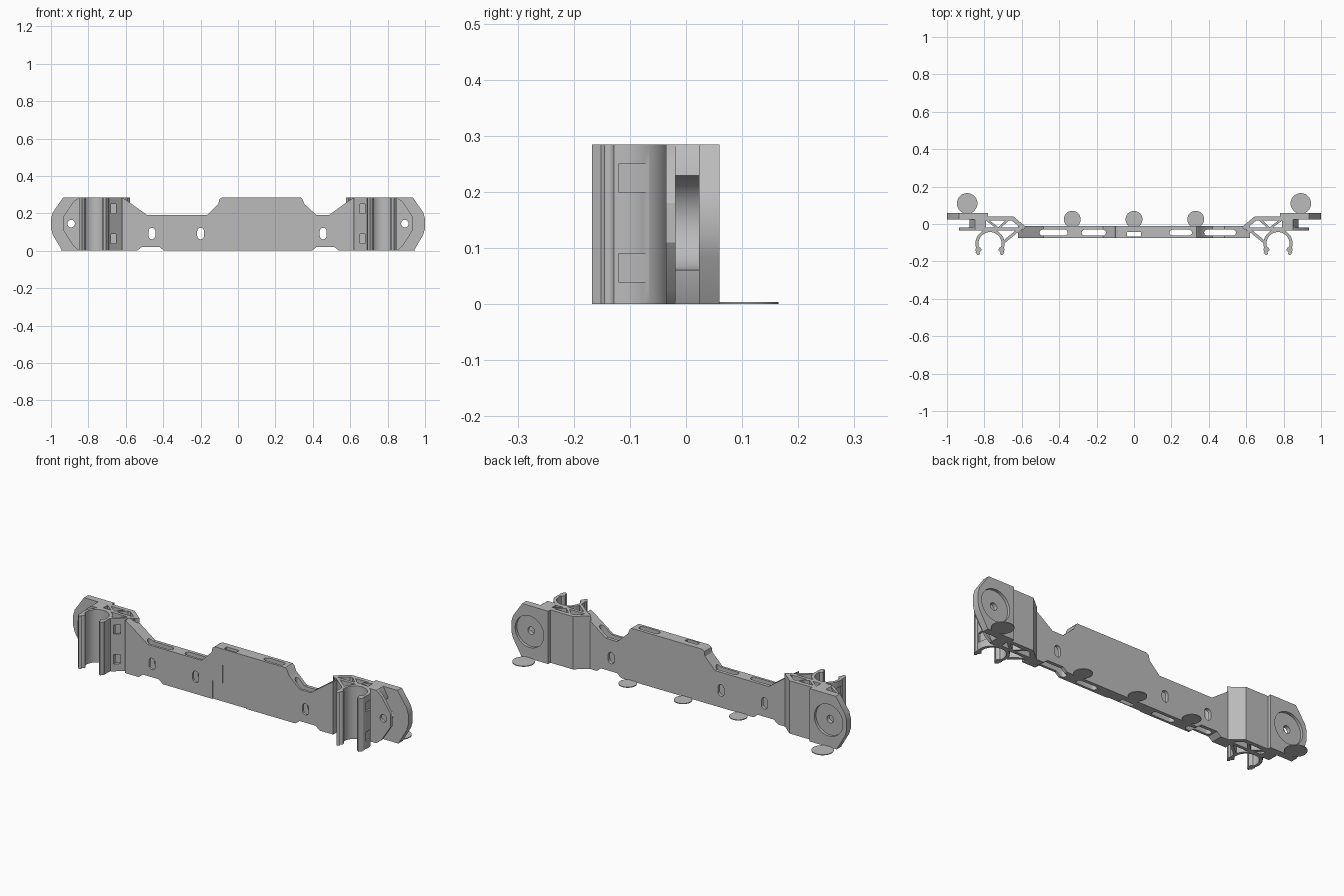
import bpy, bmesh, math
from mathutils import Vector

if "Cube" in bpy.data.objects:
    bpy.data.objects.remove(bpy.data.objects["Cube"], do_unlink=True)

grey = bpy.data.materials.new("plain grey")
grey.use_nodes = True
grey.diffuse_color = (0.5, 0.5, 0.5, 1)
grey.node_tree.nodes["Principled BSDF"].inputs["Base Color"].default_value = (0.5, 0.5, 0.5, 1)

HEIGHT = 0.285
MID = 0.145


def prism(name, outline, lo, hi, axis="z"):
    """Extrude a closed outline, drawn in XY (axis z) or XZ (axis y)."""
    bm = bmesh.new()
    place = (lambda a, b, d: (a, b, d)) if axis == "z" else (lambda a, b, d: (a, d, b))
    rings = [[bm.verts.new(place(a, b, d)) for a, b in outline] for d in (lo, hi)]
    for ring in rings:
        bm.faces.new(ring)
    n = len(outline)
    for i in range(n):
        j = (i + 1) % n
        bm.faces.new((rings[0][i], rings[0][j], rings[1][j], rings[1][i]))
    bmesh.ops.recalc_face_normals(bm, faces=bm.faces)
    mesh = bpy.data.meshes.new(name)
    bm.to_mesh(mesh)
    bm.free()
    mesh.materials.append(grey)
    obj = bpy.data.objects.new(name, mesh)
    bpy.context.collection.objects.link(obj)
    return obj


def oval(cx, cy, rx, ry, steps=32):
    return [(cx + rx * math.cos(math.tau * i / steps), cy + ry * math.sin(math.tau * i / steps))
            for i in range(steps)]


def slot(cx, cy, w, h, steps=8):
    """Stadium outline with round ends along the longer side."""
    r = min(w, h) / 2
    dx, dy = w / 2 - r, h / 2 - r
    turn = 0 if dy > dx else -math.pi / 2
    pts = []
    for side in (1, -1):
        for i in range(steps + 1):
            a = turn + math.pi * i / steps + (0 if side > 0 else math.pi)
            pts.append((cx + side * dx + r * math.cos(a), cy + side * dy + r * math.sin(a)))
    return pts


def rect(x0, x1, y0, y1):
    return [(x0, y0), (x1, y0), (x1, y1), (x0, y1)]


def ribbon(name, path, width, lo=0, hi=HEIGHT):
    """Upright wall of constant thickness along a plan path."""
    pts = [Vector(p) for p in path]
    left, right = [], []
    for i, p in enumerate(pts):
        a = (p - pts[i - 1]).normalized() if i else (pts[1] - p).normalized()
        b = (pts[i + 1] - p).normalized() if i < len(pts) - 1 else a
        t = (a + b).normalized()
        off = Vector((-t.y, t.x)) * width / 2 / max(t.dot(a), 0.4)
        left.append(tuple(p + off))
        right.append(tuple(p - off))
    return prism(name, left + right[::-1], lo, hi)


def cut(obj, *cutters):
    for c in cutters:
        c.hide_render = True
        mod = obj.modifiers.new("cut", "BOOLEAN")
        mod.operation, mod.solver, mod.object = "DIFFERENCE", "EXACT", c
        bpy.context.view_layer.objects.active = obj
        bpy.ops.object.modifier_apply(modifier=mod.name)
        bpy.data.objects.remove(c, do_unlink=True)


def flip(pts, s):
    return [(s * a, b) for a, b in pts]


# Centre beam with an off-centre hump and two foot notches
BACK, FRONT = -0.012, -0.075
beam = prism("centre_beam", [
    (-.62, 0), (-.54, 0), (-.515, .02), (-.42, .02), (-.395, 0),
    (.395, 0), (.42, .02), (.515, .02), (.54, 0), (.62, 0),
    (.62, HEIGHT), (.585, .262), (.485, .19), (.42, .19), (.355, .25), (.345, .275), (.335, HEIGHT),
    (-.085, HEIGHT), (-.1, .275), (-.105, .25), (-.165, .19),
    (-.485, .19), (-.585, .262), (-.62, HEIGHT)], FRONT, BACK, "y")
# Slots through the height, lightening the beam
for x, w in ((-.43, .15), (-.215, .13), (.25, .12), (.46, .17)):
    cut(beam, prism("slot_cutter", slot(x, -.046, w, .032), -.1, .4))
cut(beam, prism("slot_cutter", rect(-.037, .037, -.066, -.043), -.1, .4))
# Oval holes through the front
for x in (-.46, -.2, .455):
    cut(beam, prism("hole_cutter", slot(x, .092, .036, .062), -.2, .1, "y"))
# Stepped shallow recess in the front
cut(beam, prism("recess_cutter", [
    (-.1, -.05), (.1, -.05), (.1, .1), (.04, .1), (.04, .2), (-.04, .2), (-.04, .1), (-.1, .1)],
    FRONT - .05, FRONT + .005, "y"))

for s, side in ((1, "left"), (-1, "right")):
    def end_prism(name, pts, lo, hi, axis="z"):
        return prism(side + "_" + name, flip(pts, s), lo, hi, axis)

    def end_ribbon(name, path, width):
        return ribbon(side + "_" + name, flip(path, s), width)

    def hole(r, lo, hi):
        return end_prism("hole_cutter", oval(.892, MID, r, r, 48), lo, hi, "y")

    # Back mounting plate with round recess and bolt hole
    plate = end_prism("end_plate", [
        (.78, 0), (.94, 0), (.99, .085), (1, .12), (1, .17), (.99, .205), (.935, HEIGHT),
        (.78, HEIGHT)], .023, .06, "y")
    cut(plate, hole(.085, .045, .1), hole(.02, -.1, .1))

    # Front plate carrying the clip
    front = end_prism("front_plate", [
        (.60, 0), (.85, 0), (.88, .025), (.935, .11), (.935, .18), (.88, .262), (.85, HEIGHT),
        (.60, HEIGHT)], -.036, -.019, "y")
    cut(front, hole(.02, -.1, .1))

    # Web joining both plates, hollowed by a round pocket
    web = end_prism("plate_web", [
        (.79, 0), (.85, 0), (.88, .06), (.88, .23), (.85, HEIGHT), (.79, HEIGHT)],
        -.02, .024, "y")
    cut(web, hole(.085, -.1, .1))

    # Back wall bending down to the beam, and bracing struts
    end_ribbon("back_wall", [(.80, .03), (.65, .03), (.585, -.024)], .022)
    end_ribbon("inner_brace", [(.79, .025), (.725, -.025)], .012)
    end_ribbon("middle_brace", [(.725, -.025), (.672, .025)], .012)
    strut = end_ribbon("clip_strut", [(.695, -.095), (.615, -.03)], .015)

    # Spring clip, opening to the front
    arc = [(.77 + .07 * math.cos(a), -.105 + .07 * math.sin(a))
           for a in (math.radians(-28 + 236 * i / 24) for i in range(25))]
    clip = end_ribbon("clip_arc", arc, .016)
    for x, out in ((.832, 1), (.708, -1)):
        end_prism("clip_bead", oval(x, -.137, .016, .014, 20), 0, HEIGHT)
        end_ribbon("clip_lip", [(x, -.137), (x + out * .006, -.15), (x - out * .004, -.163)], .016)

    # Tie windows
    for lo in (.04, .2):
        cut(strut, end_prism("tie_cutter", rect(.652, .679, -.13, -.03), lo, lo + .05))
        cut(clip, end_prism("tie_cutter", rect(.838, .9, -.12, -.037), lo, lo + .05))

    # Thin round pads on the ground
    end_prism("outer_pad", oval(.892, .11, .055, .055), 0, .004)
    end_prism("inner_pad", oval(.33, .025, .045, .045), 0, .004)

prism("centre_pad", oval(0, .025, .045, .045), 0, .004)

# Smooth the curved walls, keep the edges sharp
for obj in bpy.context.collection.objects:
    if obj.type == "MESH" and grey.name in obj.data.materials:
        bpy.ops.object.select_all(action="DESELECT")
        obj.select_set(True)
        bpy.context.view_layer.objects.active = obj
        bpy.ops.object.shade_smooth_by_angle(angle=math.radians(30))
